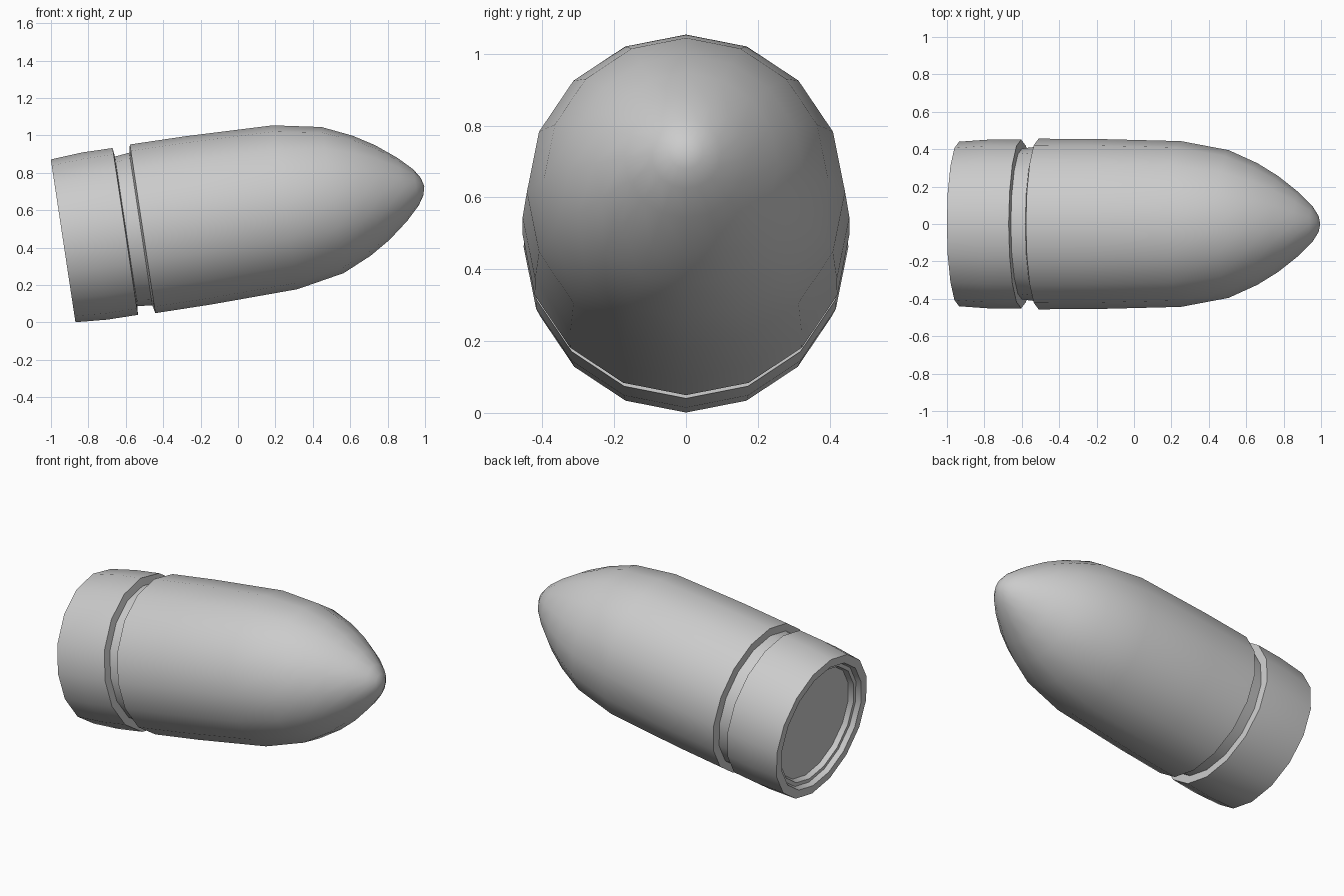
import bpy, bmesh, math
from mathutils import Matrix

if "Cube" in bpy.data.objects:
    bpy.data.objects.remove(bpy.data.objects["Cube"])

SIDES = 16
TILT = math.radians(8.6)

# Lathe profile: (distance along axis from the rear, radius)
PROFILE = [
    (0.06, 0.0), (0.06, 0.345), (0.03, 0.355), (0.03, 0.378), (0.0, 0.388),  # rear recess
    (0.0, 0.44), (0.172, 0.452), (0.336, 0.451),                             # base band
    (0.341, 0.404), (0.42, 0.413), (0.43, 0.456),                            # groove
    (0.73, 0.455), (1.2, 0.443), (1.457, 0.395), (1.613, 0.325),             # body
    (1.726, 0.256), (1.835, 0.17), (1.908, 0.098), (1.941, 0.047), (1.953, 0.0),  # nose
]


def lathe(name, profile, sides):
    """Revolve a profile around the x axis."""
    bm = bmesh.new()
    rings = []
    for s, r in profile:
        if r == 0:
            rings.append([bm.verts.new((s, 0, 0))] * sides)
        else:
            rings.append([bm.verts.new((s, r * math.sin(2 * math.pi * i / sides),
                                        r * math.cos(2 * math.pi * i / sides)))
                          for i in range(sides)])
    for a, b in zip(rings, rings[1:]):
        for i in range(sides):
            j = (i + 1) % sides
            bm.faces.new(list(dict.fromkeys((a[i], a[j], b[j], b[i]))))
    bmesh.ops.recalc_face_normals(bm, faces=bm.faces[:])
    mesh = bpy.data.meshes.new(name)
    bm.to_mesh(mesh)
    bm.free()
    obj = bpy.data.objects.new(name, mesh)
    bpy.context.collection.objects.link(obj)
    return obj


# Whole pointed shell, nose tilted slightly upward
shell = lathe("pointed_shell", PROFILE, SIDES)
shell.data.transform(Matrix.Translation((-0.935, 0, 0.436)) @ Matrix.Rotation(-TILT, 4, 'Y'))
bpy.context.view_layer.objects.active = shell
shell.select_set(True)
bpy.ops.object.shade_smooth_by_angle(angle=math.radians(35))
